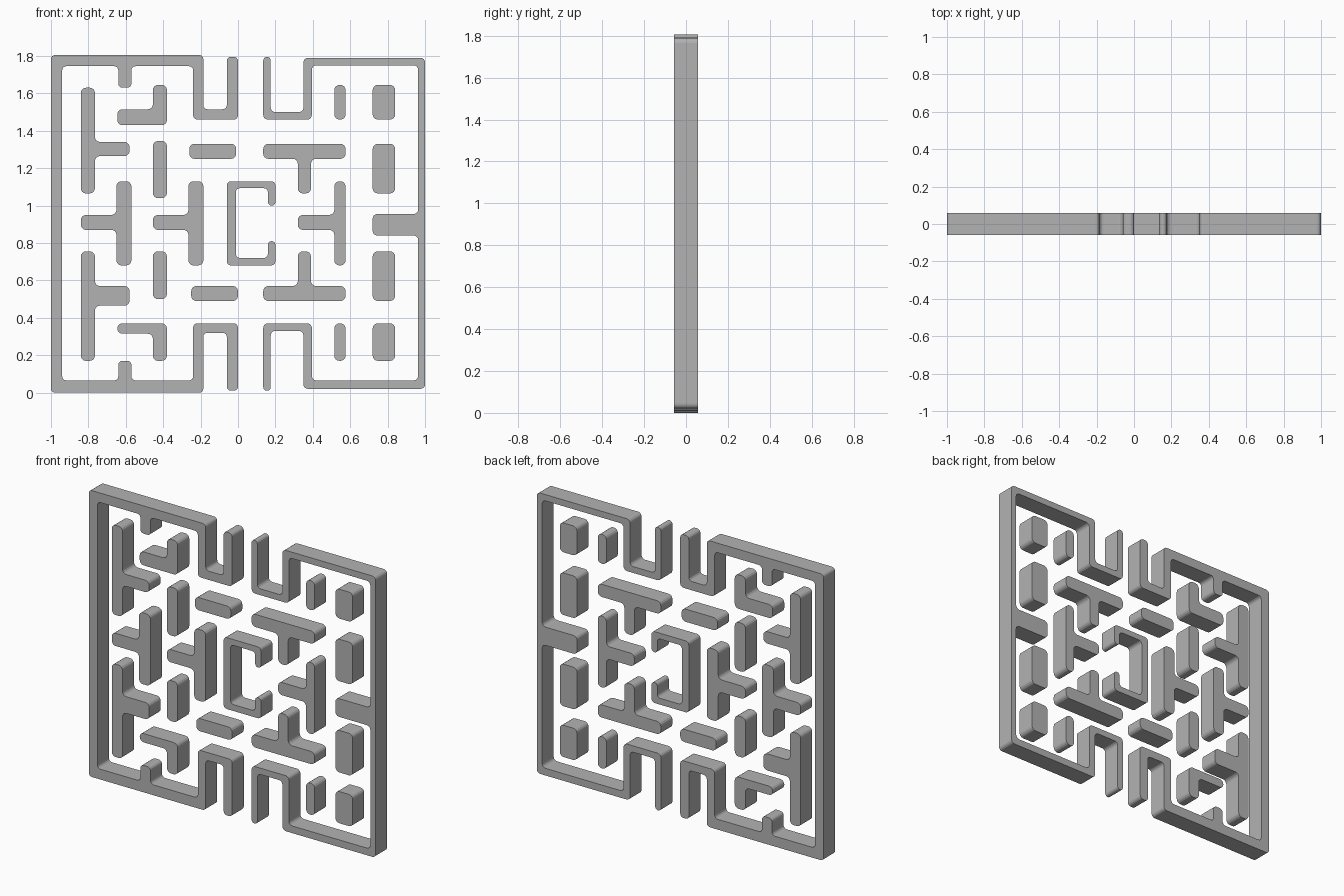
import bpy
import bmesh
import math
from mathutils import Vector

DEPTH = 0.115      # wall thickness front to back
STEPS = 4          # segments in each rounded corner

cube = bpy.data.objects.get("Cube")
if cube:
    bpy.data.objects.remove(cube, do_unlink=True)

grey = bpy.data.materials.new("plain grey")
grey.use_nodes = True
grey.diffuse_color = (0.45, 0.45, 0.45, 1)
grey.node_tree.nodes["Principled BSDF"].inputs["Base Color"].default_value = grey.diffuse_color


def corners(steps):
    """Right-angled outline from alternating x and z values."""
    xs, zs = steps[::2], steps[1::2]
    points = []
    for i, (x, z) in enumerate(zip(xs, zs)):
        points += [Vector((x, z)), Vector((xs[(i + 1) % len(xs)], z))]
    return points


def rounded(points, radius):
    """Replace each corner with a small arc, limited by the shorter edge."""
    result = []
    for i, p in enumerate(points):
        back = points[i - 1] - p
        ahead = points[(i + 1) % len(points)] - p
        r = min(radius, 0.48 * back.length, 0.48 * ahead.length)
        u, v = back.normalized(), ahead.normalized()
        for k in range(STEPS + 1):
            t = math.pi / 2 * k / STEPS
            result.append(p + r * (u + v - v * math.cos(t) - u * math.sin(t)))
    return result


def wall(name, *steps, radius=0.027):
    """Extrude a rounded outline from front to back."""
    bm = bmesh.new()
    outline = rounded(corners(steps), radius)
    front = bm.faces.new([bm.verts.new((p.x, -DEPTH / 2, p.y)) for p in outline])
    extruded = bmesh.ops.extrude_face_region(bm, geom=[front], use_keep_orig=True)
    moved = [g for g in extruded["geom"] if isinstance(g, bmesh.types.BMVert)]
    bmesh.ops.translate(bm, verts=moved, vec=(0, DEPTH, 0))
    bmesh.ops.recalc_face_normals(bm, faces=bm.faces[:])
    mesh = bpy.data.meshes.new(name)
    bm.to_mesh(mesh)
    bm.free()
    mesh.materials.append(grey)
    obj = bpy.data.objects.new(name, mesh)
    bpy.context.collection.objects.link(obj)
    return obj


def side_tee(name, left, right, arm):
    """Upright wall with an arm to the left at mid height."""
    return wall(name, left, 0.68, right, 1.13, left, 0.95, arm, 0.87)


# Outer walls with their entrances
walls = [
    wall("outer_wall_left",
         -1, 0, -0.185, 0.32, -0.06, 0.01, 0, 0.37, -0.24, 0.065, -0.57, 0.17,
         -0.64, 0.065, -0.94, 1.745, -0.64, 1.63, -0.57, 1.745, -0.24, 1.46,
         0, 1.795, -0.06, 1.515, -0.185, 1.805, radius=0.022),
    wall("outer_wall_right",
         0.35, 0.02, 1, 1.79, 0.35, 1.5, 0.175, 1.795, 0.135, 1.46, 0.395, 1.75,
         0.963, 0.955, 0.72, 0.84, 0.963, 0.065, 0.395, 0.37, 0.135, 0.01,
         0.175, 0.33, radius=0.024),
]

# Central chamber, open on one side
walls.append(wall("centre_chamber", -0.06, 0.68, 0.2, 0.81, 0.16, 0.72,
                  -0.012, 1.093, 0.16, 1, 0.2, 1.13, radius=0.022))

# Branching walls
walls += [
    wall("upper_left_tee", -0.84, 1.065, -0.765, 1.265, -0.58, 1.34, -0.765, 1.63),
    wall("lower_left_tee", -0.84, 0.17, -0.765, 0.465, -0.58, 0.57, -0.765, 0.755),
    wall("upper_ell", -0.645, 1.43, -0.38, 1.645, -0.455, 1.515),
    wall("lower_ell", -0.455, 0.17, -0.38, 0.37, -0.645, 0.315),
    wall("upper_right_tee", 0.32, 1.065, 0.39, 1.25, 0.575, 1.33, 0.135, 1.25),
    wall("lower_right_tee", 0.135, 0.49, 0.575, 0.57, 0.39, 0.755, 0.32, 0.57),
    side_tee("left_side_tee", -0.65, -0.57, -0.84),
    side_tee("middle_side_tee", -0.265, -0.185, -0.455),
    side_tee("right_side_tee", 0.515, 0.575, 0.32),
]

# Straight bars
walls += [
    wall("upper_post", -0.455, 1.04, -0.38, 1.345),
    wall("lower_post", -0.455, 0.5, -0.38, 0.755),
    wall("upper_bar", -0.26, 1.25, -0.01, 1.33),
    wall("lower_bar", -0.25, 0.49, 0, 0.57),
]

# Narrow posts and wide blocks on the right
for level, low, high in (("lower", 0.17, 0.37), ("upper", 1.46, 1.645)):
    walls.append(wall(level + "_narrow_post", 0.515, low, 0.575, high))
    walls.append(wall(level + "_end_block", 0.72, low, 0.84, high))
for level, low, high in (("lower", 0.49, 0.755), ("upper", 1.065, 1.33)):
    walls.append(wall(level + "_tall_block", 0.72, low, 0.84, high))

# Smooth the rounded corners, keep the rims crisp
for obj in bpy.context.view_layer.objects:
    obj.select_set(obj in walls)
bpy.context.view_layer.objects.active = walls[0]
bpy.ops.object.shade_smooth_by_angle(angle=math.radians(35))
